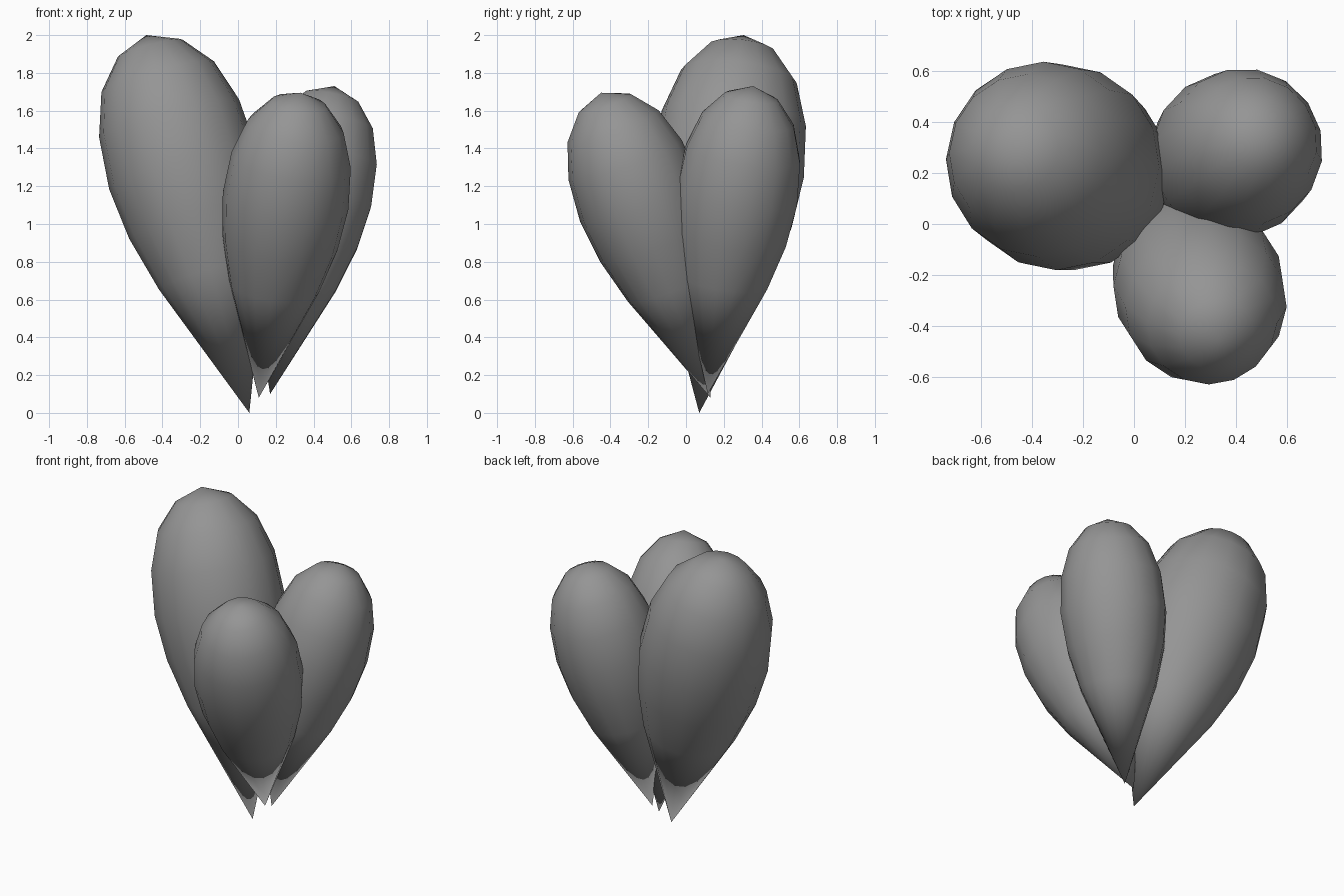
import bpy
import bmesh
from mathutils import Vector

cube = bpy.data.objects.get("Cube")
if cube:
    bpy.data.objects.remove(cube, do_unlink=True)

SIDES = 16

# Profile as (distance along axis, radius), relative to the teardrop length;
# one long straight cone runs from the tip to the first ring
PROFILE = [(0, 0), (0.365, 0.139), (0.51, 0.178), (0.645, 0.194),
           (0.78, 0.184), (0.89, 0.148), (0.965, 0.085), (1, 0)]

# Tip and crown of each teardrop
TEARDROPS = {
    "large_right_teardrop": ((0.06, 0.07, 0.0), (-0.485, 0.305, 2.0)),
    "back_left_teardrop": ((0.17, 0.115, 0.1), (0.51, 0.355, 1.73)),
    "front_teardrop": ((0.11, 0.13, 0.08), (0.33, -0.45, 1.695)),
}

grey = bpy.data.materials.new("grey")
grey.use_nodes = True
colour = (0.3, 0.3, 0.3, 1)
grey.diffuse_color = colour
bsdf = next(n for n in grey.node_tree.nodes if n.type == 'BSDF_PRINCIPLED')
bsdf.inputs["Base Color"].default_value = colour
bsdf.inputs["Roughness"].default_value = 0.8


def teardrop(name, tip, crown):
    """Spin the profile round the local z axis, then aim it from tip to crown."""
    axis = Vector(crown) - Vector(tip)
    length = axis.length
    bm = bmesh.new()
    points = [bm.verts.new((r * length, 0, s * length)) for s, r in PROFILE]
    edges = [bm.edges.new(pair) for pair in zip(points, points[1:])]
    bmesh.ops.spin(bm, geom=points + edges, cent=(0, 0, 0), axis=(0, 0, 1),
                   angle=6.2831853, steps=SIDES, use_duplicate=False)
    bmesh.ops.remove_doubles(bm, verts=bm.verts, dist=0.001)
    bmesh.ops.recalc_face_normals(bm, faces=bm.faces)
    for face in bm.faces:
        face.smooth = True
    mesh = bpy.data.meshes.new(name)
    bm.to_mesh(mesh)
    bm.free()
    mesh.materials.append(grey)
    obj = bpy.data.objects.new(name, mesh)
    obj.location = tip
    obj.rotation_euler = axis.to_track_quat('Z', 'Y').to_euler()
    bpy.context.collection.objects.link(obj)


for label, (tip, crown) in TEARDROPS.items():
    teardrop(label, tip, crown)
